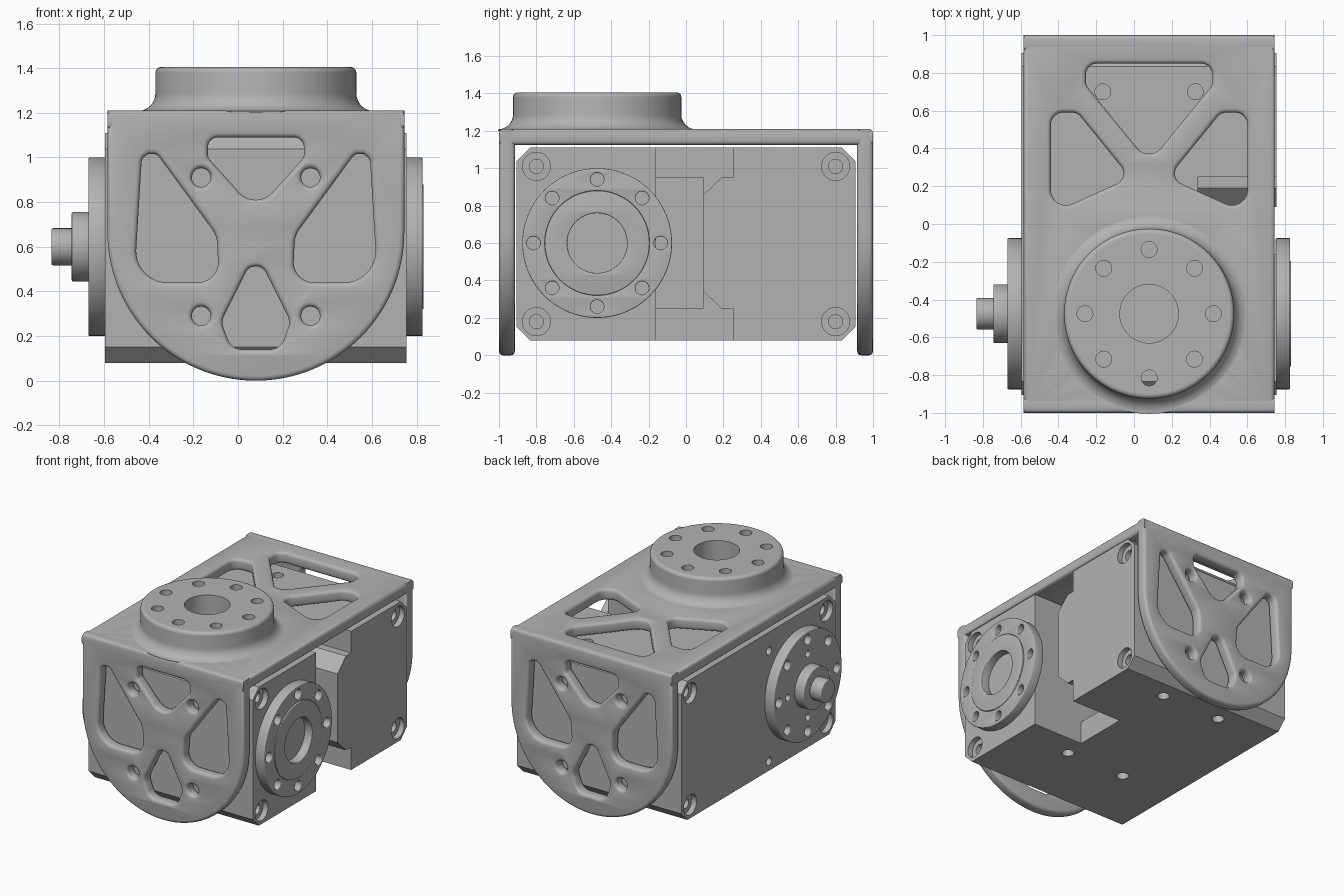
import bpy, bmesh, math
from math import cos, sin, pi
from mathutils import Vector, Matrix

if "Cube" in bpy.data.objects:
    bpy.data.objects.remove(bpy.data.objects["Cube"])

CX = 0.08            # bracket centre line
HUB = (-0.475, 0.6)  # output axis in (y, z)

metal = bpy.data.materials.new("grey metal")
metal.use_nodes = True
metal.diffuse_color = (0.45, 0.45, 0.45, 1)
metal.node_tree.nodes["Principled BSDF"].inputs["Base Color"].default_value = (0.45, 0.45, 0.45, 1)

# Local (u, v, depth) frames for each facing
FLAT = Matrix.Identity(3)
FRONT = Matrix(((1, 0, 0), (0, 0, -1), (0, 1, 0)))
SIDE = Matrix(((0, 0, 1), (1, 0, 0), (0, 1, 0)))


def finish(ob):
    ob.data.materials.clear()
    ob.data.materials.append(metal)
    bpy.ops.object.select_all(action='DESELECT')
    ob.select_set(True)
    bpy.context.view_layer.objects.active = ob
    bpy.ops.object.shade_smooth_by_angle(angle=math.radians(35))


def clean(me):
    bm = bmesh.new()
    bm.from_mesh(me)
    bmesh.ops.remove_doubles(bm, verts=bm.verts, dist=0.0002)
    bmesh.ops.recalc_face_normals(bm, faces=bm.faces)
    bm.to_mesh(me)
    bm.free()


def slab(name, loops, frame, lo, hi, bevel=0.0):
    """Extrude an outline with holes between two depths, rounding its edges."""
    cu = bpy.data.curves.new(name, 'CURVE')
    cu.dimensions = '2D'
    cu.fill_mode = 'BOTH'
    cu.extrude = (hi - lo) / 2 - bevel
    cu.bevel_depth = bevel
    cu.bevel_resolution = 2
    cu.offset = -bevel
    for pts in loops:
        sp = cu.splines.new('POLY')
        sp.points.add(len(pts) - 1)
        for p, q in zip(sp.points, pts):
            p.co = (q[0], q[1], 0, 1)
        sp.use_cyclic_u = True
    ob = bpy.data.objects.new(name, cu)
    bpy.context.collection.objects.link(ob)
    bpy.ops.object.select_all(action='DESELECT')
    ob.select_set(True)
    bpy.context.view_layer.objects.active = ob
    bpy.ops.object.convert(target='MESH')
    ob = bpy.context.view_layer.objects.active
    ob.data.transform(Matrix.Translation(frame @ Vector((0, 0, (lo + hi) / 2))) @ frame.to_4x4())
    clean(ob.data)
    finish(ob)
    return ob


def circle(u, v, r, n=48):
    return [(u + r * cos(2 * pi * i / n), v + r * sin(2 * pi * i / n)) for i in range(n)]


def bolts(u, v, ring, r, n=8):
    return [circle(u + ring * cos(2 * pi * i / n), v + ring * sin(2 * pi * i / n), r, 24) for i in range(n)]


def rounded(corners):
    """Polygon of (u, v, radius) corners with true arc fillets."""
    out = []
    for i, (u, v, r) in enumerate(corners):
        p = Vector((u, v))
        a = (Vector(corners[i - 1][:2]) - p).normalized()
        b = (Vector(corners[(i + 1) % len(corners)][:2]) - p).normalized()
        half = a.angle(b) / 2
        c = p + (a + b).normalized() * r / sin(half)
        d = r / math.tan(half)
        w1, w2 = p + a * d - c, p + b * d - c
        out += [tuple(c + w1.lerp(w2, k / 8).normalized() * r) for k in range(9)]
    return out


def mirrored(loop):
    return [(2 * CX - u, v) for u, v in loop]


def lathe(name, profile, centre, n=96):
    bm = bmesh.new()
    rings = [[bm.verts.new((centre[0] + r * cos(2 * pi * i / n), centre[1] + r * sin(2 * pi * i / n), z))
              for i in range(n)] for r, z in profile]
    for a, b in zip(rings, rings[1:] + rings[:1]):
        for i in range(n):
            j = (i + 1) % n
            bm.faces.new((a[i], a[j], b[j], b[i]))
    bmesh.ops.recalc_face_normals(bm, faces=bm.faces)
    me = bpy.data.meshes.new(name)
    bm.to_mesh(me)
    bm.free()
    ob = bpy.data.objects.new(name, me)
    bpy.context.collection.objects.link(ob)
    finish(ob)


# Bracket cheeks: straight top, half-round bottom, lightening windows
R = 0.665
cheek = [(CX + R * cos(-pi * i / 64), R + R * sin(-pi * i / 64)) for i in range(65)]
cheek += [(CX - R, 1.21), (CX + R, 1.21)]
upper = rounded([(-0.135, 1.09, 0.045), (0.295, 1.09, 0.045), (0.295, 1.0, 0.04),
                 (CX, 0.76, 0.1), (-0.135, 1.0, 0.04)])
wing = rounded([(-0.425, 1.1, 0.045), (-0.465, 0.44, 0.14), (-0.085, 0.44, 0.09), (-0.095, 0.65, 0.12)])
drop = rounded([(CX, 0.575, 0.05), (-0.075, 0.265, 0.07), (-0.03, 0.14, 0.07),
                (0.19, 0.14, 0.07), (0.235, 0.265, 0.07)])
screws = [circle(CX + s * 0.245, z, 0.042, 32) for s in (-1, 1) for z in (0.29, 0.91)]
for name, lo in (("front_cheek", 0.915), ("back_cheek", -1.0)):
    slab(name, [cheek, upper, wing, mirrored(wing), drop] + screws, FRONT, lo, lo + 0.085, 0.022)

# Bracket top plate
top = [(CX - R, -1), (CX + R, -1), (CX + R, 1), (CX - R, 1)]
top_tri = rounded([(-0.255, 0.85, 0.06), (0.415, 0.85, 0.06), (0.415, 0.735, 0.06),
                   (CX, 0.325, 0.08), (-0.255, 0.735, 0.06)])
top_wing = rounded([(-0.44, 0.59, 0.065), (-0.44, 0.055, 0.08), (-0.02, 0.245, 0.06), (-0.3, 0.59, 0.06)])
boss_holes = bolts(CX, HUB[0], 0.34, 0.042) + [circle(CX, HUB[0], 0.155)]
slab("top_plate", [top, top_tri, top_wing, mirrored(top_wing)] + boss_holes, FLAT, 1.125, 1.21, 0.022)

# Round boss: drilled core and a flared outer rim
slab("boss_core", [circle(CX, HUB[0], 0.42, 96)] + boss_holes, FLAT, 1.13, 1.405)
arc = [i * pi / 16 for i in range(9)]
rim = [(0.42, 1.405)] + [(0.425 + 0.025 * sin(a), 1.38 + 0.025 * cos(a)) for a in arc]
rim += [(0.53 - 0.08 * cos(a), 1.288 - 0.08 * sin(a)) for a in arc] + [(0.53, 1.2), (0.42, 1.2)]
lathe("boss_rim", rim, (CX, HUB[0]))

# Gearbox body: chamfered block
Y, Z0, Z1, C = 0.905, 0.08, 1.11, 0.072
outline = [(-Y + C, Z0), (Y - C, Z0), (Y, Z0 + C), (Y, Z1 - C),
           (Y - C, Z1), (-Y + C, Z1), (-Y, Z1 - C), (-Y, Z0 + C)]
body = slab("gearbox_body", [outline], SIDE, -0.595, 0.755)


def cut(loop, frame, lo, hi):
    tool = slab("cutter", [loop], frame, lo, hi)
    tool.hide_render = True
    mod = body.modifiers.new("cut", 'BOOLEAN')
    mod.operation = 'DIFFERENCE'
    mod.solver = 'EXACT'
    mod.object = tool
    bpy.context.view_layer.objects.active = body
    bpy.ops.object.modifier_apply(modifier=mod.name)
    bpy.data.objects.remove(tool)


# Side notch with a chamfered tongue, deeper in the middle
cut([(-0.16, 0), (0.25, 0), (0.25, 0.25), (0.19, 0.25), (0.09, 0.345), (0.09, 0.855),
     (0.19, 0.95), (0.25, 0.95), (0.25, 1.2), (-0.16, 1.2)], SIDE, 0.34, 0.9)
cut([(-0.16, 0.25), (0.09, 0.25), (0.09, 0.95), (-0.16, 0.95)], SIDE, 0.15, 0.5)

# Counterbored corner holes on both sides
for y in (-0.8, 0.8):
    for z in (0.18, 1.01):
        for face in (-0.595, 0.755):
            cut(circle(y, z, 0.075, 32), SIDE, face - 0.04, face + 0.04)
            cut(circle(y, z, 0.038, 24), SIDE, face - 0.15, face + 0.15)

# Threaded holes on top, bottom and left
for x in (CX - 0.245, CX + 0.245):
    for y in (-0.32, 0.7):
        for face in (Z0, Z1):
            cut(circle(x, y, 0.042, 24), FLAT, face - 0.1, face + 0.1)
for z in (0.15, 0.97):
    cut(circle(-0.126, z, 0.03, 24), SIDE, -0.7, -0.5)
finish(body)

# Right output flange with raised inner ring
slab("right_flange", [circle(*HUB, 0.4, 96), circle(*HUB, 0.28, 64)] + bolts(*HUB, 0.34, 0.036),
     SIDE, 0.75, 0.827, 0.006)
slab("right_flange_ring", [circle(*HUB, 0.28, 64), circle(*HUB, 0.16, 64)], SIDE, 0.75, 0.832, 0.005)
slab("right_flange_floor", [circle(*HUB, 0.17, 64)], SIDE, 0.745, 0.77)

# Left flange, hub and shaft
slab("left_flange", [circle(*HUB, 0.4, 96)] + bolts(*HUB, 0.34, 0.034) + bolts(*HUB, 0.235, 0.022, 4),
     SIDE, -0.67, -0.59, 0.006)
slab("left_hub", [circle(*HUB, 0.155, 64)], SIDE, -0.745, -0.66, 0.006)
slab("left_shaft", [circle(*HUB, 0.083, 48)], SIDE, -0.835, -0.74, 0.006)
